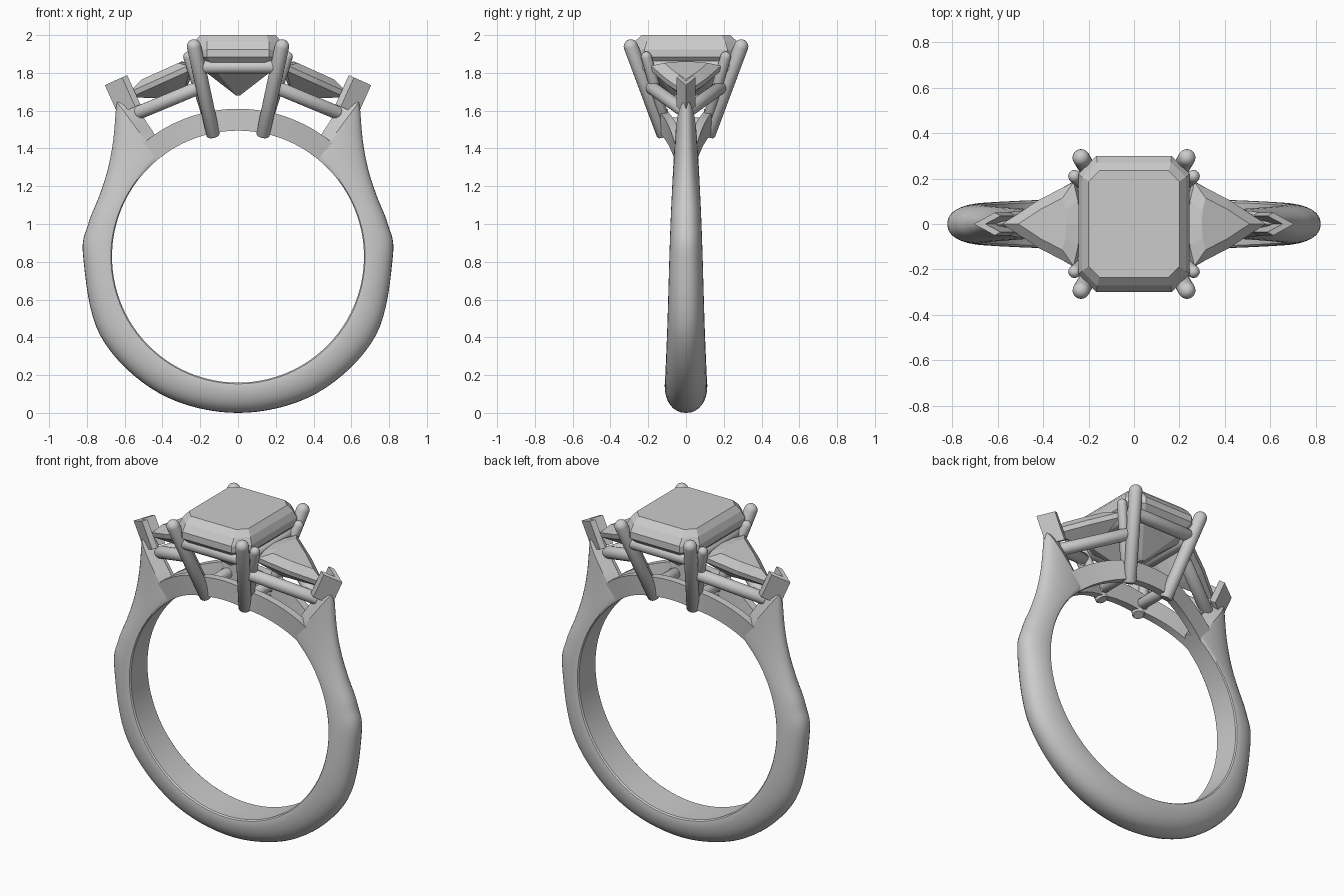
import bpy, math
from mathutils import Vector as V

if "Cube" in bpy.data.objects:
    bpy.data.objects.remove(bpy.data.objects["Cube"])

CZ, R = 0.827, 0.667          # finger hole centre height and radius


def make(name, verts, faces, smooth=None):
    me = bpy.data.meshes.new(name)
    me.from_pydata([tuple(v) for v in verts], [], faces)
    ob = bpy.data.objects.new(name, me)
    bpy.context.collection.objects.link(ob)
    import bmesh
    bm = bmesh.new()
    bm.from_mesh(me)
    bmesh.ops.recalc_face_normals(bm, faces=bm.faces)
    bm.to_mesh(me)
    bm.free()
    if smooth:
        me.shade_smooth()
        me.set_sharp_from_angle(angle=math.radians(smooth))
    return ob


def loft(name, rings, smooth=None):
    """Skin a list of equal-length closed rings and cap both ends."""
    n = len(rings[0])
    verts = [p for r in rings for p in r]
    faces = [list(range(n)), list(range(len(verts) - n, len(verts)))]
    for k in range(len(rings) - 1):
        for i in range(n):
            j = (i + 1) % n
            faces.append([k * n + i, k * n + j, (k + 1) * n + j, (k + 1) * n + i])
    return make(name, verts, faces, smooth)


def rod(name, a, b, ra, rb, n=20):
    """Round bar from a to b with a domed end at b."""
    a, b = V(a), V(b)
    d = (b - a).normalized()
    s = d.cross(V((0.3, 0.9, 0.1))).normalized()
    t = d.cross(s)
    prof = [(a, ra * 0.8), (a + d * ra * 0.25, ra)]
    prof += [(b + d * rb * math.sin(q), rb * math.cos(q))
             for q in [math.radians(x) for x in (0, 18, 36, 54, 72, 86)]]
    rings = [[c + (s * math.cos(6.28319 * i / n) + t * math.sin(6.28319 * i / n)) * r
              for i in range(n)] for c, r in prof]
    return loft(name, rings, 40)


# --- Shank: D-shaped section swept round the finger, rising into shoulders
# keys: angle from bottom, outer x, outer z, half width
keys = [(-30, -.417, .104, .108), (0, 0, 0, .113), (30, .417, .104, .108),
        (60, .728, .407, .098), (90, .82, .83, .088), (105, .793, 1.0, .082),
        (120, .738, 1.14, .075), (130, .692, 1.28, .07), (137, .661, 1.44, .066),
        (141, .643, 1.65, .06), (143, .63, 1.75, .056)]


def section(key):
    th, ox, oz, w = key
    a = math.radians(th)
    inner = V((R * math.sin(a), 0, CZ - R * math.cos(a)))
    d = V((ox, 0, oz)) - inner
    prof = [(0, .9), (.04, .98)]
    prof += [(.1 + .9 * math.sin(q) ** .95, math.cos(q) ** .9)
             for q in [math.pi / 2 * i / 8 for i in range(8)]]
    full = prof + [(1, 0)] + [(t, -y) for t, y in reversed(prof)]
    return [inner + d * t + V((0, y * w, 0)) for t, y in full]


half = []
for k in range(1, len(keys) - 2):
    for s in range(8):
        u = s / 8
        half.append([.5 * (2 * b + (c - a) * u + (2 * a - 5 * b + 4 * c - d) * u * u
                           + (3 * b - a - 3 * c + d) * u ** 3)
                     for a, b, c, d in zip(*keys[k - 1:k + 3])])
half += [keys[-2], (145.5, .575, 1.68, .012)]
right = [section(k) for k in half]
left = [[V((-p.x, p.y, p.z)) for p in r] for r in reversed(right[1:])]
loft("shank", left + right, 35)

# --- Split bridge under the setting: two arched bars
for side in (-1, 1):
    rings = []
    for i in range(-16, 17):
        x = .44 * i / 16
        y = side * (.118 if abs(x) < .14 else .118 - .085 * (abs(x) - .14) / .3)
        a = math.asin(x / R)
        rings.append([V((r * math.sin(a), y + dy, CZ + r * math.cos(a)))
                      for r, dy in ((R, -.023), (R, .023), (.783, .023), (.783, -.023))])
    loft("bridge_bar", rings, 30)
for sx in (-1, 1):
    rod("bridge_crossbar", (sx * .14, -.12, 1.53), (sx * .14, .12, 1.53), .033, .033)


# --- Centre stone: stepped rectangle with cut corners
def octagon(x, y, z, c):
    q = [(x, y - c), (x - c, y), (c - x, y), (-x, y - c)]
    return [V((a, b, z)) for a, b in q + [(-a, -b) for a, b in q]]


loft("centre_stone", [octagon(.2, .235, 2.0, .048), octagon(.228, .272, 1.965, .065),
                      octagon(.245, .3, 1.925, .08), octagon(.245, .3, 1.885, .08),
                      octagon(.165, .215, 1.80, .055), octagon(.01, .075, 1.68, .004)])

# --- Centre setting: seat rails and four splayed claws
for s in (-1, 1):
    rod("seat_rail_long", (-.205, s * .245, 1.832), (.205, s * .245, 1.832), .036, .036)
    rod("seat_rail_short", (s * .205, -.245, 1.832), (s * .205, .245, 1.832), .036, .036)
    for t in (-1, 1):
        rod("centre_claw", (s * .13, t * .117, 1.465), (s * .233, t * .292, 1.94), .036, .038)

# --- Side stones, their rails, claws and V-shaped tip claws
outline = [(0, -.185), (.17, -.105), (.345, 0), (.17, .105), (0, .185), (-.022, .1),
           (-.03, 0), (-.022, -.1)]
chevron = [(0, 0), (-.1, .05), (-.13, .036), (-.055, 0), (-.13, -.036), (-.1, -.05)]


def tilted(s, ox, oz, u, y, n):
    return V((s * (ox + .91 * u + .41 * n), y, oz - .41 * u + .91 * n))


for s in (-1, 1):
    levels = [(.62, .062), (1, .028), (1, 0), (.5, -.06), (.02, -.115)]
    loft("side_stone", [[tilted(s, .255, 1.812, .1 + (u - .1) * k, y * k, n)
                         for u, y in outline] for k, n in levels])
    loft("tip_claw", [[tilted(s, .705, 1.735, u, y, n) for u, y in chevron]
                      for n in (0, -.17)])
    for t in (-1, 1):
        rod("side_rail", (s * .2, t * .185, 1.725), (s * .52, 0, 1.592), .036, .036)
        rod("side_claw", (s * .14, t * .1, 1.5), (s * .262, t * .21, 1.885), .028, .028)
